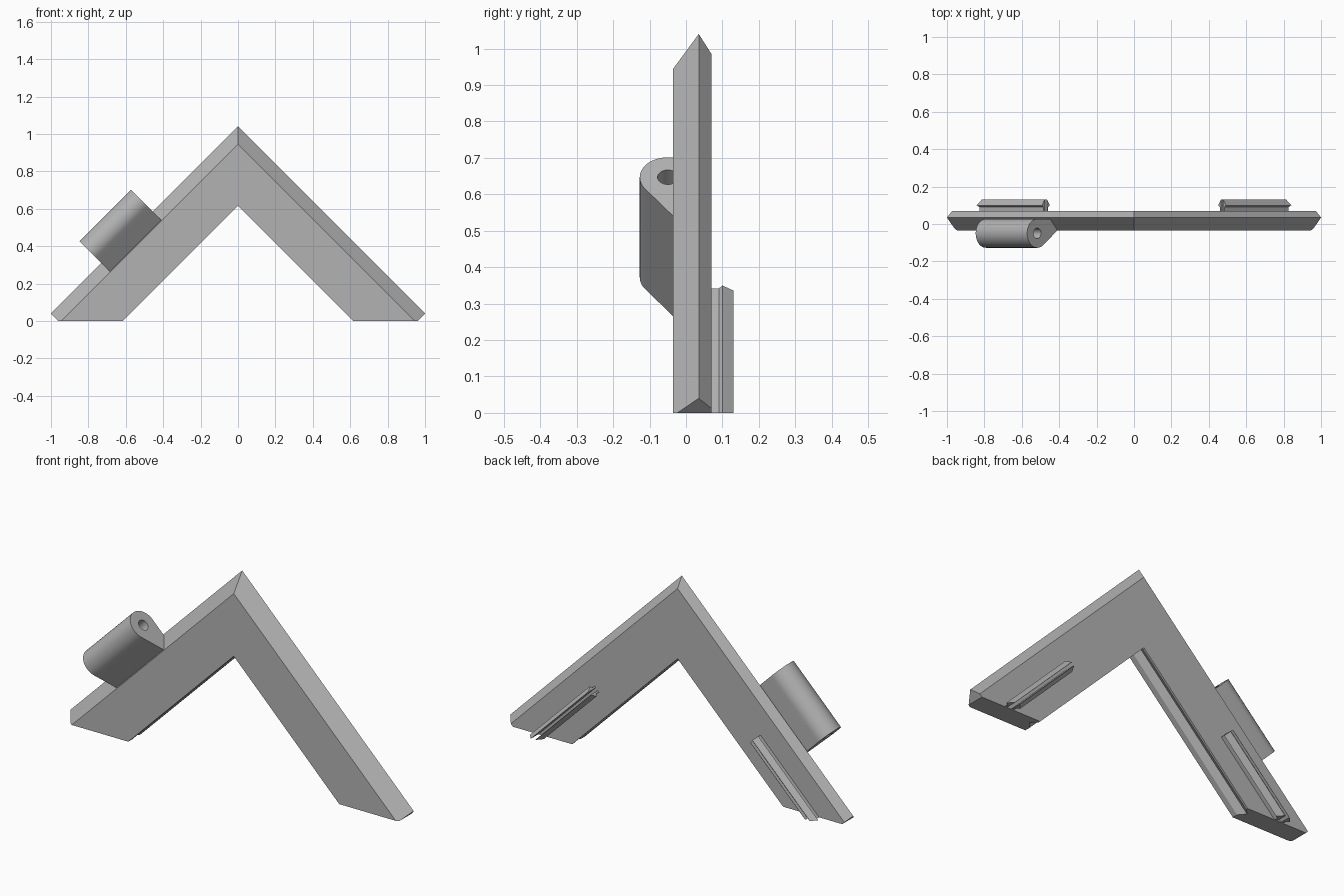
import bpy, bmesh, math

if "Cube" in bpy.data.objects:
    bpy.data.objects.remove(bpy.data.objects["Cube"])

grey = bpy.data.materials.new("plain grey")
grey.diffuse_color = (0.45, 0.45, 0.45, 1)
grey.use_nodes = True
grey.node_tree.nodes["Principled BSDF"].inputs["Base Color"].default_value = grey.diffuse_color


def finish(bm, name, smooth=False):
    bmesh.ops.recalc_face_normals(bm, faces=bm.faces)
    me = bpy.data.meshes.new(name)
    bm.to_mesh(me)
    bm.free()
    ob = bpy.data.objects.new(name, me)
    bpy.context.collection.objects.link(ob)
    me.materials.append(grey)
    if smooth:
        bpy.ops.object.select_all(action='DESELECT')
        ob.select_set(True)
        bpy.context.view_layer.objects.active = ob
        bpy.ops.object.shade_smooth_by_angle(angle=math.radians(30))
    return ob


def loft(bm, stations):
    """Join matching point loops with quads and cap both ends."""
    rings = [[bm.verts.new(p) for p in st] for st in stations]
    for a, b in zip(rings, rings[1:]):
        for i in range(len(a)):
            j = (i + 1) % len(a)
            bm.faces.new((a[i], a[j], b[j], b[i]))
    bm.faces.new(rings[0])
    bm.faces.new(rings[-1])


# Angled frame: section is (distance from the corner, depth)
section = [(0.615, -0.035), (0.945, -0.035), (1.04, 0.035), (0.985, 0.07),
           (0.615, 0.07), (0.615, 0.06), (0.645, 0.03), (0.615, -0.005)]
bm = bmesh.new()
loft(bm, [[(-v, y, 0) for v, y in section],
          [(0, y, v) for v, y in section],
          [(v, y, 0) for v, y in section]])
# Trim the pointed feet square to the arms
for side in (-1, 1):
    cut = bmesh.ops.bisect_plane(bm, geom=bm.verts[:] + bm.edges[:] + bm.faces[:],
                                 plane_co=(0.96 * side, 0, 0),
                                 plane_no=(side, 0, -1), clear_outer=True)
    edges = [e for e in cut["geom_cut"] if isinstance(e, bmesh.types.BMEdge)]
    bmesh.ops.holes_fill(bm, edges=[e for e in edges if e.is_boundary], sides=0)
finish(bm, "angled_frame")

# Barbed snap clips on the back, two prongs per arm
prong = [(0.012, 0.06), (0.025, 0.06), (0.025, 0.09),
         (0.041, 0.10), (0.014, 0.13), (0.012, 0.13)]
TOP = 0.142
for side, label in ((-1, "left"), (1, "right")):
    bm = bmesh.new()
    for flip in (-1, 1):
        pts = [(0.8 + flip * w, y) for w, y in prong]
        loft(bm, [[(side * (v + TOP) / 2, y, (v - TOP) / 2) for v, y in pts],
                  [(side * v, y, 0) for v, y in pts]])
    finish(bm, label + "_snap_clip")

# Hinge barrel: round outline blended into the arm, with a pin hole
CN, CY, R, HOLE = 0.823, -0.05, 0.077, 0.028
ARC = 30
foot, heel = (0.672, -0.035), (0.70, CY + R)
outline = []
for i in range(ARC + 1):
    a = math.radians(90 - 216.2 * i / ARC)
    outline.append((CN + R * math.cos(a), CY + R * math.sin(a)))
start, end = outline[0], outline[-1]
for a, b, n in ((end, foot, 5), (foot, heel, 3), (heel, start, 5)):
    for i in range(1, n + 1):
        t = i / n
        outline.append((a[0] + (b[0] - a[0]) * t, a[1] + (b[1] - a[1]) * t))
outline.pop()
hole = []
for n, y in outline:
    a = math.atan2(y - CY, n - CN)
    hole.append((CN + HOLE * math.cos(a), CY + HOLE * math.sin(a)))

bm = bmesh.new()
loops = []
for pts, s in ((outline, -0.42), (outline, 0.13), (hole, 0.13), (hole, -0.42)):
    loops.append([bm.verts.new(((s - n * math.sqrt(2)) / 2, y,
                                (s + n * math.sqrt(2)) / 2)) for n, y in pts])
for k in range(4):
    a, b = loops[k], loops[(k + 1) % 4]
    for i in range(len(a)):
        j = (i + 1) % len(a)
        bm.faces.new((a[i], a[j], b[j], b[i]))
finish(bm, "hinge_barrel", smooth=True)
